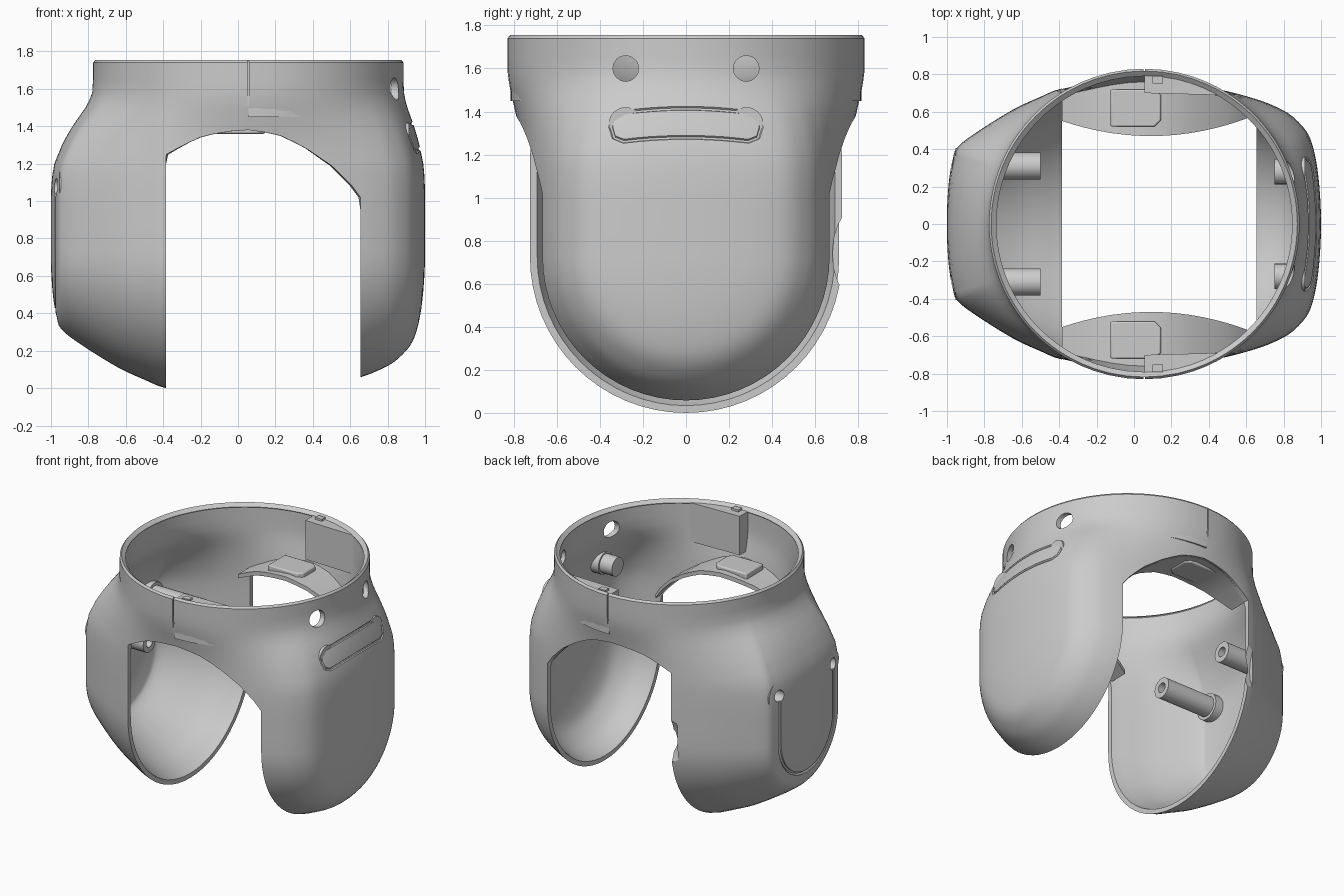
import bpy, bmesh, math
from mathutils import Vector

if "Cube" in bpy.data.objects:
    bpy.data.objects.remove(bpy.data.objects["Cube"])

AX, CX, R, SUB = 0.725, 0.055, 0.83, 3     # lobe axis height, collar centre, collar radius


def lerp_table(tab, v):
    if v <= tab[0][0]:
        return tab[0][1]
    for (a, fa), (b, fb) in zip(tab, tab[1:]):
        if v <= b:
            return fa + (fb - fa) * (v - a) / (b - a)
    return tab[-1][1]


def catmull(pts, n):
    out = []
    for p0, p1, p2, p3 in zip(pts, pts[1:], pts[2:], pts[3:]):
        for i in range(n):
            t = i / n
            out.append(tuple(0.5 * (2 * b + (c - a) * t + (2 * a - 5 * b + 4 * c - d) * t * t
                                    + (3 * b - a - 3 * c + d) * t ** 3)
                             for a, b, c, d in zip(p0, p1, p2, p3)))
    return out + [pts[-2]]


# half plan outline, from left apex to right apex
left = [(-1, 0), (-.998, .12), (-.987, .25), (-.968, .35), (-.945, .41), (-.85, .485),
        (-.65, .61), (-.5, .68), (-.385, .725)]
mid = [(-.2, .745), (.055, .755), (.3, .74), (.5, .71)]
right = [(.655, .667), (.74, .635), (.82, .595), (.88, .545), (.925, .49), (.955, .42),
         (.98, .3), (.995, .15), (1, 0)]
H = catmull([(-.998, -.12)] + left + mid + right + [(.995, -.15)], SUB)
KL = SUB * (len(left) - 1)
KR = SUB * (len(left) + len(mid))
BLEND = [(1.05, 0), (1.13, .025), (1.2, .08), (1.3, .26), (1.36, .4), (1.42, .57), (1.5, .82), (1.56, .96), (1.6, 1)]
ARCH = [(-.385, 1.25), (-.3, 1.295), (-.2, 1.34), (-.08, 1.37), (.055, 1.38), (.2, 1.36),
        (.35, 1.29), (.5, 1.19), (.6, 1.095), (.655, 1.02)]
ROWS = [AX, .85, .95, 1.02, 1.08, 1.14, 1.2, 1.25, 1.3, 1.34, 1.38, 1.42, 1.46, 1.5, 1.54,
        1.58, 1.65, 1.74, 1.755]


def pos(j, z, s=1):
    p = Vector((H[j][0] - CX, H[j][1]))
    q = p.lerp(p.normalized() * (R if z < 1.75 else R - .012), lerp_table(BLEND, z))
    return Vector((q.x + CX, s * q.y, z))


def finish(bm, name, smooth=True, mirror=False, merge=True):
    if merge:
        bmesh.ops.remove_doubles(bm, verts=bm.verts, dist=1e-4)
    bmesh.ops.recalc_face_normals(bm, faces=bm.faces)
    me = bpy.data.meshes.new(name)
    bm.to_mesh(me)
    bm.free()
    ob = bpy.data.objects.new(name, me)
    bpy.context.collection.objects.link(ob)
    activate(ob)
    if mirror:
        ob.modifiers.new("Mirror", 'MIRROR').use_axis = (False, True, False)
    if smooth:
        bpy.ops.object.shade_smooth_by_angle(angle=math.radians(32))
    return ob


def activate(ob):
    bpy.ops.object.select_all(action='DESELECT')
    ob.select_set(True)
    bpy.context.view_layer.objects.active = ob


def add_face(bm, pts):
    uniq = []
    for p in pts:
        if all((p - q).length > 1e-5 for q in uniq):
            uniq.append(p)
    if len(uniq) > 2:
        bm.faces.new([bm.verts.new(p) for p in uniq])


def loft(bm, sections):
    for a, b in zip(sections, sections[1:]):
        for i in range(len(a)):
            k = (i + 1) % len(a)
            add_face(bm, [a[i], a[k], b[k], b[i]])
    for cap in (sections[0], sections[-1]):
        add_face(bm, cap)


def prism(name, poly, z0, z1, mirror=False, bevel=0):
    bm = bmesh.new()
    loft(bm, [[Vector((x, y, z)) for x, y in poly] for z in (z0, z1)])
    ob = finish(bm, name, mirror=mirror)
    if bevel:
        m = ob.modifiers.new("Bevel", 'BEVEL')
        m.width, m.segments = bevel, 3
    return ob


def lathe_x(name, prof, y, z, n=24, mirror=False):
    # closed profile (x, radius) spun about the x direction
    bm = bmesh.new()
    ring = lambda i: [Vector((x, y + r * math.cos(2 * math.pi * i / n), z + r * math.sin(2 * math.pi * i / n)))
                      for x, r in prof]
    for i in range(n):
        a, b = ring(i), ring(i + 1)
        for k in range(len(prof)):
            m = (k + 1) % len(prof)
            add_face(bm, [a[k], a[m], b[m], b[k]])
    return finish(bm, name, mirror=mirror)


def tube_cutter(pts, r, cyclic):
    cu = bpy.data.curves.new("groove_cutter", 'CURVE')
    cu.dimensions, cu.bevel_depth, cu.bevel_resolution, cu.use_fill_caps = '3D', r, 1, True
    sp = cu.splines.new('POLY')
    sp.points.add(len(pts) - 1)
    for p, c in zip(sp.points, pts):
        p.co = (*c, 1)
    sp.use_cyclic_u = cyclic
    ob = bpy.data.objects.new("groove_cutter", cu)
    bpy.context.collection.objects.link(ob)
    activate(ob)
    bpy.ops.object.convert(target='MESH')
    ob = bpy.context.view_layer.objects.active
    bm = bmesh.new()
    bm.from_mesh(ob.data)
    bpy.data.objects.remove(ob)
    return finish(bm, "groove_cutter", False)


# main shell: upper wall with arches, and two spun lobes
bm = bmesh.new()
arch = [lerp_table(ARCH, h[0]) for h in H]
for s in (1, -1):
    for j in range(len(H) - 1):
        lim = (arch[j], arch[j + 1]) if KL <= j < KR else (0, 0)
        for z0, z1 in zip(ROWS, ROWS[1:]):
            add_face(bm, [pos(j, max(z0, lim[0]), s), pos(j + 1, max(z0, lim[1]), s),
                          pos(j + 1, max(z1, lim[1]), s), pos(j, max(z1, lim[0]), s)])
NA = 32
for prof in (H[:KL + 1], H[KR:]):
    spin = lambda p, i: Vector((p[0], p[1] * math.cos(math.pi * i / NA), AX - p[1] * math.sin(math.pi * i / NA)))
    for p, q in zip(prof, prof[1:]):
        for i in range(NA):
            add_face(bm, [spin(p, i), spin(q, i), spin(q, i + 1), spin(p, i + 1)])
bmesh.ops.remove_doubles(bm, verts=bm.verts, dist=1e-4)
bmesh.ops.recalc_face_normals(bm, faces=bm.faces)
far = max(bm.faces, key=lambda f: f.calc_center_median().x)
inward = far.normal.x < 0
shell = finish(bm, "helmet_shell", False)
sol = shell.modifiers.new("Wall", 'SOLIDIFY')
sol.thickness, sol.offset, sol.use_even_offset = .035, (1 if inward else -1), True
bpy.ops.object.modifier_apply(modifier="Wall")
for v in shell.data.vertices:                      # square off the lobe rims
    if -.385 < v.co.x < -.355 and v.co.z < 1.22:
        v.co.x = -.385
    if .625 < v.co.x < .655 and v.co.z < 1.0:
        v.co.x = .655


def surf_x(y, z):
    for j in range(KR, len(H) - 1):
        a, b = pos(j, z), pos(j + 1, z)
        if b.y <= abs(y) <= a.y:
            return a.x + (b.x - a.x) * (abs(y) - a.y) / (b.y - a.y)


# cutters: round holes, screw holes, grooves, seams and rim notch
cut = []
for s in (1, -1):
    cut.append(lathe_x("hole_cutter", [(.7, 0), (1.1, 0), (1.1, .06), (.7, .06)], s * .28, 1.6, 16))
    cut.append(lathe_x("screw_cutter", [(-1.1, 0), (-.9, 0), (-.9, .042), (-1.1, .042)], s * .31, 1.08, 16))
    y0, y1 = sorted((s * (R - .012), s * .9))
    cut.append(prism("seam_cutter", [(CX - .004, y0), (CX + .004, y0), (CX + .004, y1), (CX - .004, y1)], 1.3, 1.8))
cut.append(lathe_x("notch_cutter", [(-.43, 0), (-.3, 0), (-.3, .35), (-.43, .35)], 1.03, .74, 32))
u_path = [(-.977, .31, 1.07), (-.977, .31, .9)]
u_path += [(-.977, .31 * math.cos(a), AX - .31 * math.sin(a)) for a in [math.pi * i / 20 for i in range(21)]]
u_path += [(-.977, -.31, .9), (-.977, -.31, 1.07)]
cut.append(tube_cutter(u_path, .014, False))
slot = []
for i in range(11):
    slot.append((-.29 + .058 * i, 1.415 - .02 * abs(i / 5 - 1) ** 2))
slot += [(.335, 1.375), (.35, 1.33), (.335, 1.28), (.29, 1.262)]
slot += [(.29 - .058 * i, 1.262 + .018 * (1 - (i / 5 - 1) ** 2)) for i in range(1, 11)]
slot += [(-.335, 1.28), (-.35, 1.33), (-.335, 1.375)]
cut.append(tube_cutter([(surf_x(y, z), y, z) for y, z in slot], .01, True))
for c in cut:
    m = shell.modifiers.new("Cut", 'BOOLEAN')
    m.operation, m.solver, m.object = 'DIFFERENCE', 'EXACT', c
    activate(shell)
    bpy.ops.object.modifier_apply(modifier=m.name)
    bpy.data.objects.remove(c)
activate(shell)
bpy.ops.object.shade_smooth_by_angle(angle=math.radians(32))

# shelf inside each arch
bm = bmesh.new()
secs = []
for j in range(KL, KR + 1):
    x, z = H[j][0], arch[j]
    yo, yi = pos(j, z).y - .015, .47 + .09 * ((x - .09) / .5) ** 2
    secs.append([Vector((x, y, h)) for y, h in ((yo, z), (yi, z), (yi, z + .03), (yo, z + .03))])
loft(bm, secs)
finish(bm, "arch_shelf", mirror=True)

# raised tab on each shelf, and latch plates behind the collar seam
prism("shelf_tab", [(-.125, .52), (.11, .52), (.145, .555), (.145, .69), (.11, .72), (-.125, .72)],
      1.36, 1.43, True, .01)
arc = [(CX + .815 * math.sin(a), .815 * math.cos(a)) for a in [.565 * i / 10 for i in range(11)]]
prism("latch_plate", [(CX, .70)] + arc, 1.45, 1.735, True)
prism("latch_hook", [(.1, .75), (.155, .75), (.155, .79), (.1, .79)], 1.6, 1.75, True)

# screw posts on the left wall, short bosses on the right wall
lathe_x("screw_post", [(-.955, .042), (-.955, .095), (-.89, .095), (-.89, .073), (-.5, .073), (-.5, .035), (-.9, .035)],
        .31, 1.08, mirror=True)
lathe_x("wall_boss", [(.75, 0), (.75, .068), (.85, .068), (.85, .08), (.915, .08), (.915, 0)],
        .28, 1.34, mirror=True)
